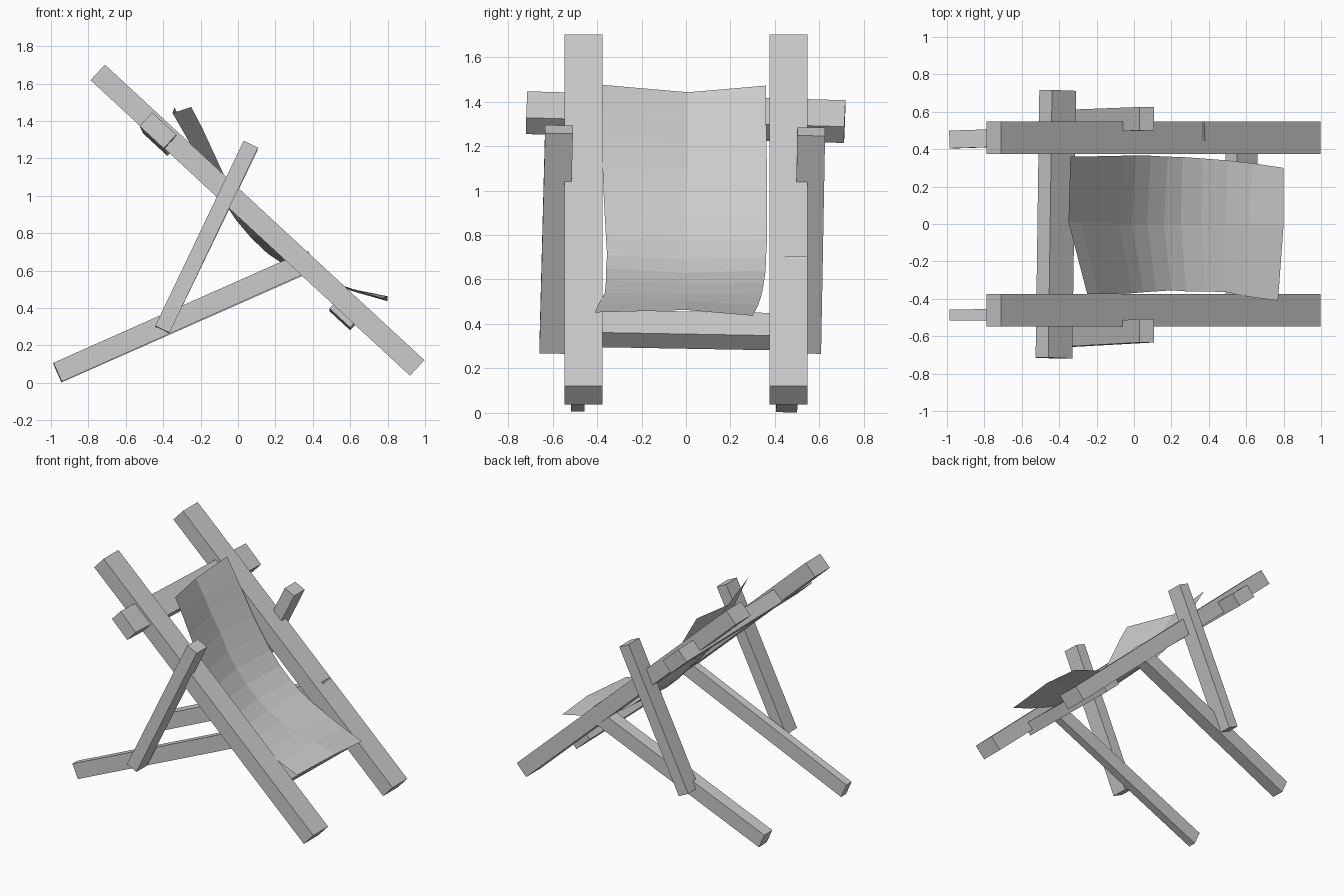
import bpy, bmesh
from mathutils import Vector


def make_object(name, bm):
    bmesh.ops.recalc_face_normals(bm, faces=bm.faces)
    mesh = bpy.data.meshes.new(name)
    bm.to_mesh(mesh)
    bm.free()
    ob = bpy.data.objects.new(name, mesh)
    bpy.context.collection.objects.link(ob)
    return ob


def beam(name, start, end, across, depth, side):
    """Rectangular timber from start to end; across is measured along side."""
    a, b = Vector(start), Vector(end)
    u = (b - a).normalized()
    side = Vector(side)
    s = (side - u * side.dot(u)).normalized()
    n = u.cross(s)
    bm = bmesh.new()
    bmesh.ops.create_cube(bm, size=1)
    for v in bm.verts:
        x, y, z = v.co
        v.co = a.lerp(b, x + 0.5) + s * (y * across) + n * (z * depth)
    return make_object(name, bm)


Y = (0, 1, 0)
RAIL_DIR = (0.734, 0, -0.679)

# Long side rails
for label, y in (("front", -0.461), ("back", 0.461)):
    beam(label + "_side_rail", (-0.75, y, 1.66), (0.958, y, 0.08), 0.172, 0.113, Y)

# Rear support legs
beam("front_rear_leg", (-0.965, -0.487, 0.057), (0.36, -0.475, 0.645), 0.06, 0.11, Y)
beam("back_rear_leg", (-0.965, 0.452, 0.053), (0.397, 0.495, 0.655), 0.095, 0.11, Y)

# Props linking rails and legs
beam("front_prop", (-0.405, -0.597, 0.285), (0.068, -0.571, 1.275), 0.125, 0.085, Y)
beam("back_prop", (-0.405, 0.545, 0.285), (0.068, 0.563, 1.265), 0.125, 0.085, Y)

# Crossbars
beam("top_crossbar", (-0.428, -0.717, 1.35), (-0.408, 0.714, 1.31), 0.175, 0.10, RAIL_DIR)
beam("lower_crossbar", (0.575, -0.42, 0.38), (0.575, 0.42, 0.365), 0.15, 0.09, RAIL_DIR)

# Fabric seat: three lengthwise profiles joined by rows of flat faces
front_edge = [(-.25, -.375, 1.475), (-.19, -.375, 1.36), (-.13, -.375, 1.23), (-.07, -.375, 1.10),
              (-.01, -.37, .98), (.05, -.365, .88), (.12, -.36, .79), (.20, -.355, .71),
              (.28, -.36, .65), (.38, -.36, .595), (.50, -.365, .54), (.62, -.39, .495),
              (.77, -.41, .452)]
middle = [(-.35, .01, 1.442), (-.285, .01, 1.33), (-.22, .01, 1.21), (-.15, .01, 1.09),
          (-.08, 0, .975), (-.01, 0, .87), (.07, 0, .775), (.16, 0, .69),
          (.25, 0, .63), (.36, 0, .58), (.49, 0, .535), (.62, 0, .50), (.80, 0, .463)]
back_edge = [(-.34, .36, 1.472), (-.27, .36, 1.35), (-.20, .362, 1.22), (-.13, .364, 1.09),
             (-.06, .365, .98), (.01, .365, .875), (.09, .365, .78), (.18, .36, .70),
             (.26, .358, .64), (.37, .35, .585), (.50, .34, .53), (.63, .325, .485),
             (.80, .30, .437)]
bm = bmesh.new()
cols = [[bm.verts.new(p) for p in col] for col in (front_edge, middle, back_edge)]
for left, right in zip(cols, cols[1:]):
    for i in range(len(left) - 1):
        bm.faces.new((left[i], left[i + 1], right[i + 1], right[i]))
make_object("fabric_seat", bm)
